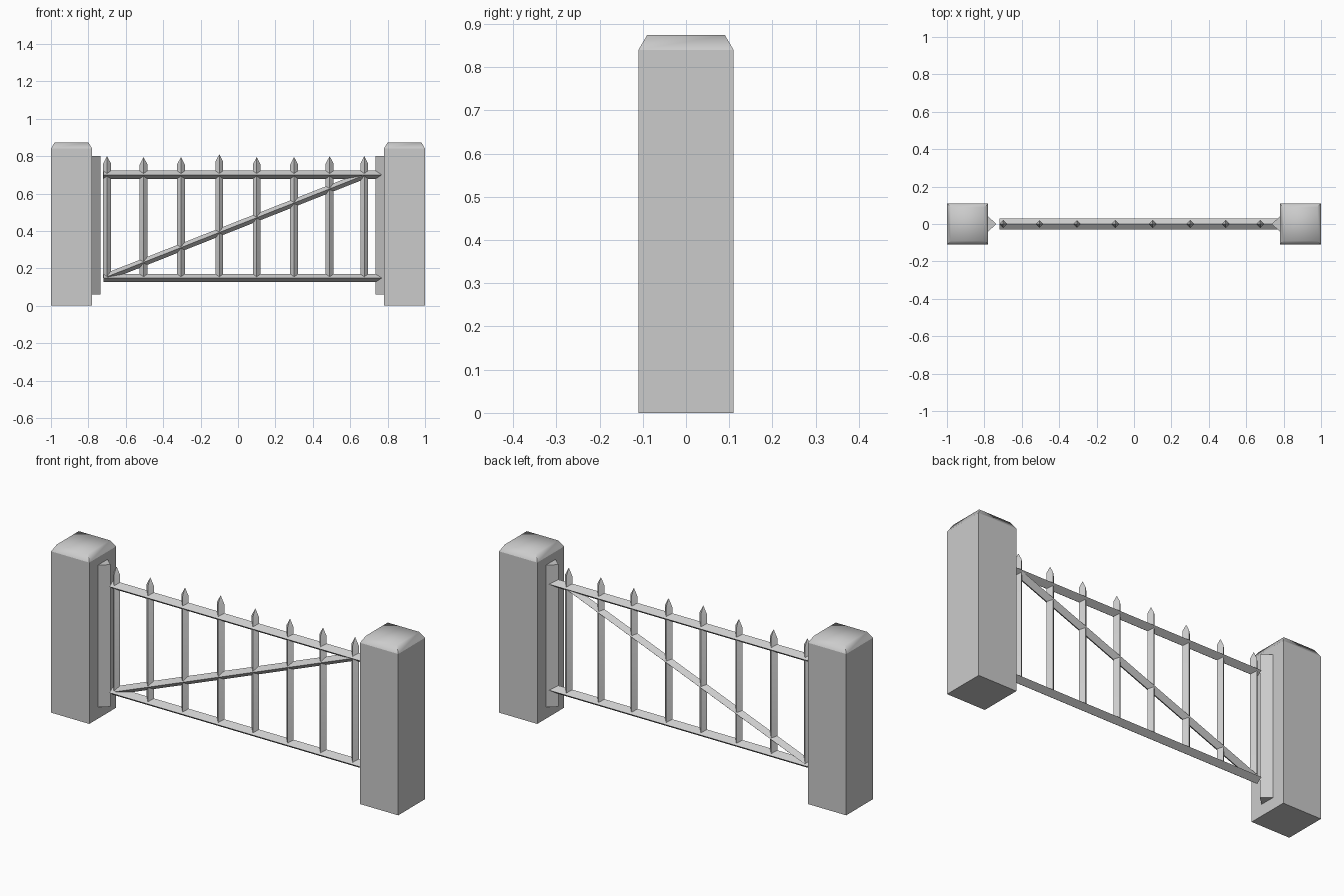
import bpy, bmesh, math
from mathutils import Vector

if "Cube" in bpy.data.objects:
    bpy.data.objects.remove(bpy.data.objects["Cube"])

grey = bpy.data.materials.new("stone_grey")
grey.diffuse_color = (0.6, 0.6, 0.6, 1)
grey.use_nodes = True
grey.node_tree.nodes["Principled BSDF"].inputs["Base Color"].default_value = grey.diffuse_color


def finish(name, bm, angle=None):
    bmesh.ops.recalc_face_normals(bm, faces=bm.faces)
    me = bpy.data.meshes.new(name)
    bm.to_mesh(me)
    bm.free()
    me.materials.append(grey)
    ob = bpy.data.objects.new(name, me)
    bpy.context.collection.objects.link(ob)
    if angle:
        bpy.context.view_layer.objects.active = ob
        ob.select_set(True)
        bpy.ops.object.shade_smooth_by_angle(angle=math.radians(angle))
        ob.select_set(False)
    return ob


def loft(name, rings, angle=None):
    """Skin a stack of equal-sized rings and close both ends."""
    bm = bmesh.new()
    vs = [[bm.verts.new(p) for p in ring] for ring in rings]
    n = len(vs[0])
    for a, b in zip(vs, vs[1:]):
        for i in range(n):
            j = (i + 1) % n
            bm.faces.new((a[i], a[j], b[j], b[i]))
    bm.faces.new(vs[0])
    bm.faces.new(vs[-1])
    bmesh.ops.remove_doubles(bm, verts=bm.verts, dist=0.0001)
    return finish(name, bm, angle)


def square(cx, hx, hy, z):
    return [(cx - hx, -hy, z), (cx + hx, -hy, z), (cx + hx, hy, z), (cx - hx, hy, z)]


def diamond(c, side, hs, hy):
    """Diamond ring around c: hs along the side vector, hy along y."""
    c, s, y = Vector(c), Vector(side), Vector((0, 1, 0))
    return [c + s * hs, c + y * hy, c - s * hs, c - y * hy]


def bar(name, a, b, hs, hy):
    d = (Vector(b) - Vector(a)).normalized()
    side = (-d.z, 0, d.x)
    return loft(name, [diamond(a, side, hs, hy), diamond(b, side, hs, hy)], 30)


# Posts, soft caps and the triangular stop strips facing the gate
for label, s in (("left", -1), ("right", 1)):
    cx = s * 0.89
    loft(label + "_post", [square(cx, 0.11, 0.11, 0), square(cx, 0.11, 0.11, 0.84)])
    loft(label + "_cap", [square(cx, 0.11, 0.11, 0.84), square(cx, 0.09, 0.09, 0.874)], 75)
    tri = [(s * 0.78, -0.04), (s * 0.735, 0), (s * 0.78, 0.04)]
    loft(label + "_stop_strip", [[(x, y, z) for x, y in tri] for z in (0.06, 0.8)], 85)

# Horizontal rails and the diagonal brace
bar("top_rail", (-0.72, 0, 0.70), (0.77, 0, 0.70), 0.022, 0.03)
bar("bottom_rail", (-0.72, 0, 0.148), (0.77, 0, 0.148), 0.022, 0.03)
bar("diagonal_brace", (-0.70, 0, 0.155), (0.68, 0, 0.70), 0.02, 0.025)

# Pointed pickets
pickets = [(-0.70, 0.80), (-0.505, 0.795), (-0.305, 0.795), (-0.10, 0.81),
           (0.10, 0.795), (0.30, 0.795), (0.49, 0.80), (0.675, 0.80)]
for i, (x, top) in enumerate(pickets):
    rings = [diamond((x, 0, z), (1, 0, 0), r, r)
             for z, r in ((0.148, 0.021), (top - 0.04, 0.021), (top, 0.0))]
    bm = bmesh.new()
    base = [[bm.verts.new(p) for p in r] for r in rings[:2]]
    tip = bm.verts.new((x, 0, top))
    for k in range(4):
        j = (k + 1) % 4
        bm.faces.new((base[0][k], base[0][j], base[1][j], base[1][k]))
        bm.faces.new((base[1][k], base[1][j], tip))
    bm.faces.new(base[0])
    finish("picket_%d" % (i + 1), bm, 30)
